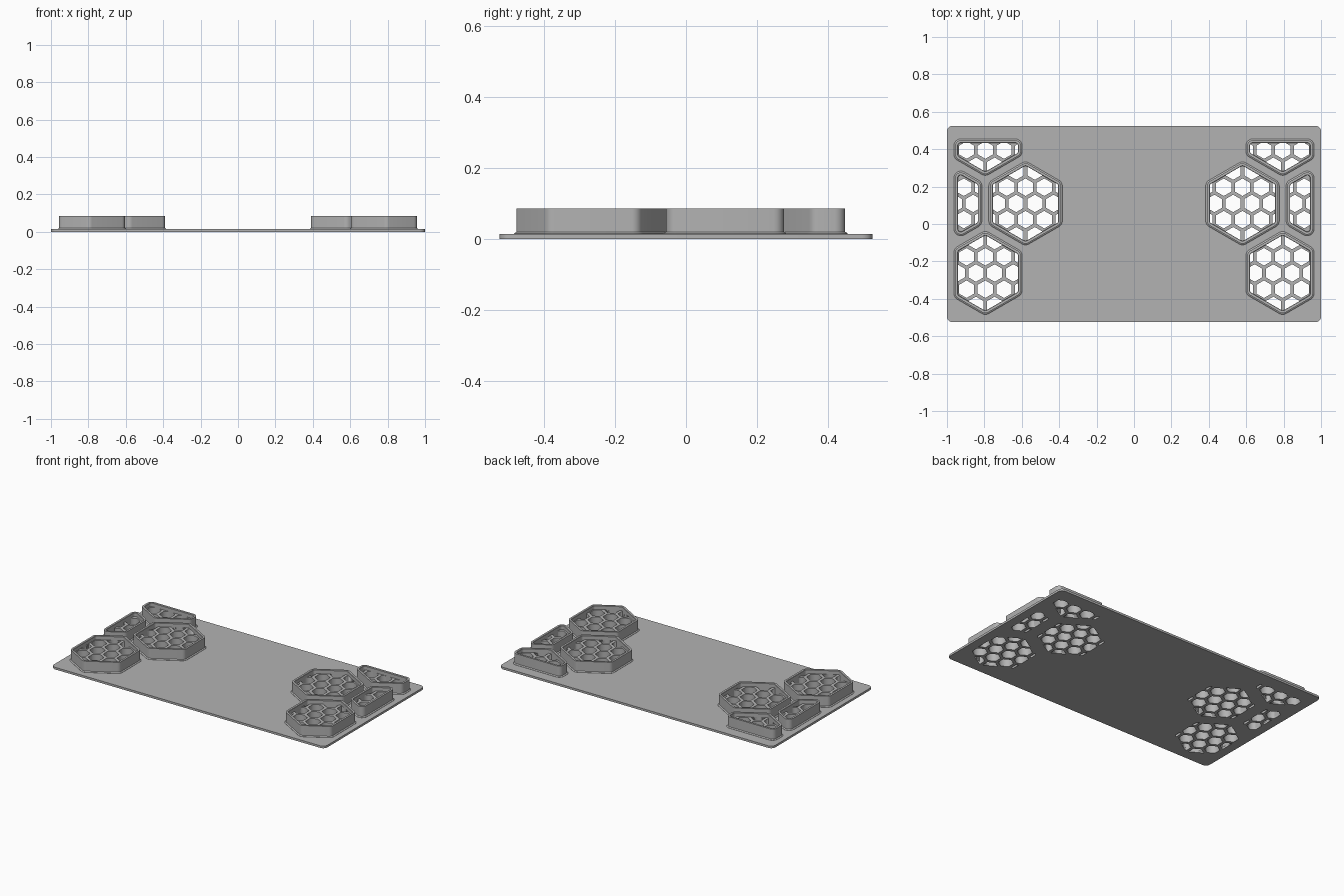
import bpy, bmesh, math
from mathutils import Vector

cube = bpy.data.objects.get("Cube")
if cube:
    bpy.data.objects.remove(cube)

PLATE_Z, GRID_Z, RIM_Z = 0.014, 0.06, 0.085
APOTHEM, WALL = 0.197, 0.022
CLIP_X, CLIP_Y = -0.963, 0.455
PITCH, STRUT = 0.1, 0.019
ROW = PITCH * math.sqrt(3) / 2
POCKETS = {"inner": (-0.58, 0.11), "front": (-0.795, -0.262),
           "back": (-0.795, 0.482), "outer": (-1.01, 0.11)}

grey = bpy.data.materials.new("mid grey")
grey.use_nodes = True
colour = (0.45, 0.45, 0.45, 1)
grey.diffuse_color = colour
grey.node_tree.nodes["Principled BSDF"].inputs["Base Color"].default_value = colour


def hexagon(cx, cy, apothem):
    """Upright hexagon, counter-clockwise."""
    r = apothem * 2 / math.sqrt(3)
    return [Vector((cx + r * math.cos(a), cy + r * math.sin(a)))
            for a in (math.radians(30 + 60 * i) for i in range(6))]


def cut(poly, point, normal):
    """Keep the part of a convex polygon behind a line."""
    out = []
    for a, b in zip(poly, poly[1:] + poly[:1]):
        da, db = (a - point).dot(normal), (b - point).dot(normal)
        if da <= 0:
            out.append(a)
        if da * db < 0:
            out.append(a.lerp(b, da / (da - db)))
    return out


def rounded(poly, radius, steps=6):
    """Replace each corner with an arc."""
    out = []
    n = len(poly)
    for i, p in enumerate(poly):
        u = (poly[i - 1] - p).normalized()
        v = (poly[(i + 1) % n] - p).normalized()
        half = u.angle(v) / 2
        centre = p + (u + v).normalized() * radius / math.sin(half)
        start = p + u * radius / math.tan(half) - centre
        sweep = math.pi - 2 * half
        for k in range(steps + 1):
            t = sweep * k / steps
            c, s = math.cos(t), math.sin(t)
            out.append(centre + Vector((start.x * c - start.y * s,
                                        start.x * s + start.y * c)))
    return out


def outline(centre, inset):
    """Pocket outline: hexagon trimmed at the plate margins."""
    poly = hexagon(*centre, APOTHEM - inset)
    poly = cut(poly, Vector((CLIP_X + inset, 0)), Vector((-1, 0)))
    poly = cut(poly, Vector((0, CLIP_Y - inset)), Vector((0, 1)))
    return rounded(poly, 0.037 - inset)


def area(poly):
    return sum(a.cross(b) for a, b in zip(poly, poly[1:] + poly[:1])) / 2


def cells(centre):
    """Honeycomb openings trimmed to the inside of a pocket."""
    border = outline(centre, WALL)
    found = []
    for row in range(-3, 4):
        for col in range(-3, 4):
            x = centre[0] + (col + (0 if row % 2 else 0.5)) * PITCH
            poly = hexagon(x, centre[1] + row * ROW, (PITCH - STRUT) / 2)
            for a, b in zip(border, border[1:] + border[:1]):
                edge = b - a
                poly = cut(poly, a, Vector((edge.y, -edge.x)))
            if len(poly) > 2 and area(poly) > 0.0002:
                found.append(poly)
    return found


def mirrored(poly):
    return [Vector((-p.x, p.y)) for p in reversed(poly)]


def finish(name, mesh):
    obj = bpy.data.objects.new(name, mesh)
    bpy.context.collection.objects.link(obj)
    mesh.materials.clear()
    mesh.materials.append(grey)
    return obj


def slab(name, loops, z0, z1):
    """Flat slab from an outline followed by its holes."""
    curve = bpy.data.curves.new(name, "CURVE")
    curve.dimensions, curve.fill_mode = "2D", "BOTH"
    curve.extrude = (z1 - z0) / 2
    for loop in loops:
        spline = curve.splines.new("POLY")
        spline.points.add(len(loop) - 1)
        spline.use_cyclic_u = True
        for point, p in zip(spline.points, loop):
            point.co = (p.x, p.y, 0, 1)
    obj = finish(name, curve)
    obj.location.z = (z0 + z1) / 2


def rim(name, centre, flip):
    """Pocket wall with a flared foot, lofted round its outline."""
    profile = [(0, PLATE_Z - 0.002), (0, PLATE_Z + 0.001), (0.003, PLATE_Z + 0.004),
               (0.007, PLATE_Z + 0.006), (0.007, RIM_Z), (WALL - 0.002, RIM_Z),
               (WALL, RIM_Z - 0.002), (WALL, PLATE_Z - 0.002)]
    bm = bmesh.new()
    rings = []
    for inset, z in profile:
        loop = outline(centre, inset)
        loop = mirrored(loop) if flip else loop
        rings.append([bm.verts.new((p.x, p.y, z)) for p in loop])
    n = len(rings[0])
    for a, b in zip(rings, rings[1:] + rings[:1]):
        for i in range(n):
            j = (i + 1) % n
            bm.faces.new((a[i], a[j], b[j], b[i]))
    bmesh.ops.recalc_face_normals(bm, faces=bm.faces)
    mesh = bpy.data.meshes.new(name)
    bm.to_mesh(mesh)
    bm.free()
    obj = finish(name, mesh)
    bpy.context.view_layer.objects.active = obj
    obj.select_set(True)
    bpy.ops.object.shade_smooth_by_angle(angle=math.radians(30))
    obj.select_set(False)


# Pockets on both ends of the plate
bpy.ops.object.select_all(action="DESELECT")
openings = []
for place, centre in POCKETS.items():
    for side in ("right", "left"):
        flip = side == "left"
        fix = mirrored if flip else list
        holes = [fix(c) for c in cells(centre)]
        openings += holes
        rim(f"{side}_{place}_rim", centre, flip)
        slab(f"{side}_{place}_honeycomb",
             [fix(outline(centre, WALL - 0.006))] + holes, PLATE_Z - 0.001, GRID_Z)

# Base plate with rounded corners, pierced by the honeycomb
corners = [Vector(c) for c in ((-1, -0.525), (1, -0.525), (1, 0.525), (-1, 0.525))]
slab("base_plate", [rounded(corners, 0.03)] + openings, 0, PLATE_Z)
